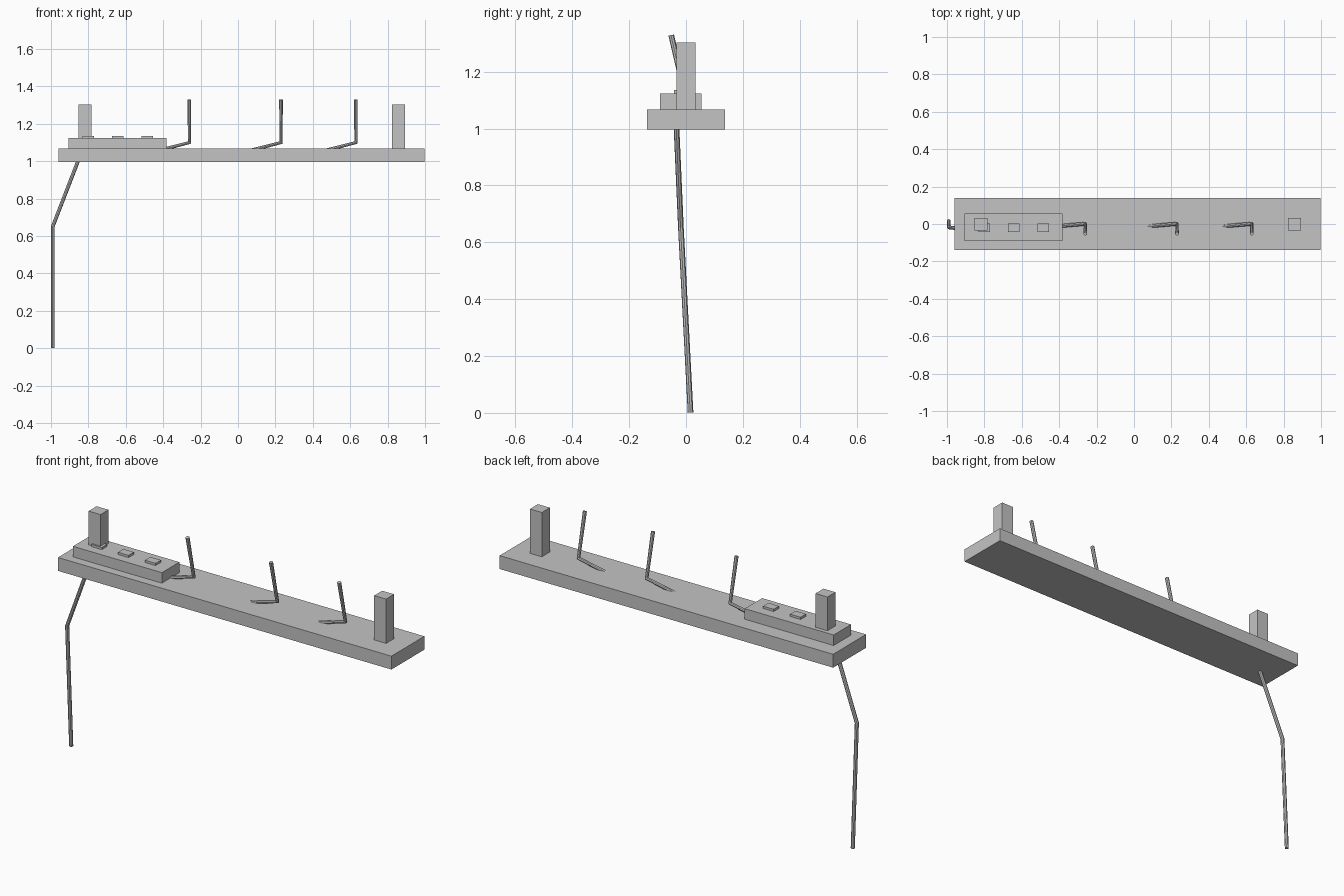
import bpy
import bmesh
from mathutils import Vector

if "Cube" in bpy.data.objects:
    bpy.data.objects.remove(bpy.data.objects["Cube"])

grey = bpy.data.materials.new("light grey")
grey.diffuse_color = (0.55, 0.55, 0.55, 1)
grey.use_nodes = True
grey.node_tree.nodes["Principled BSDF"].inputs["Base Color"].default_value = grey.diffuse_color


def box(name, lo, hi):
    """Axis-aligned box between two corners."""
    lo, hi = Vector(lo), Vector(hi)
    bm = bmesh.new()
    bmesh.ops.create_cube(bm, size=1)
    for v in bm.verts:
        v.co = Vector(c * s for c, s in zip(v.co, hi - lo)) + (lo + hi) / 2
    mesh = bpy.data.meshes.new(name)
    bm.to_mesh(mesh)
    bm.free()
    mesh.materials.append(grey)
    obj = bpy.data.objects.new(name, mesh)
    bpy.context.collection.objects.link(obj)


def rod(name, points, radius=0.01):
    """Bent eight-sided rod along a path, with mitred corner and capped ends."""
    curve = bpy.data.curves.new(name, 'CURVE')
    curve.dimensions = '3D'
    curve.bevel_depth = radius
    curve.bevel_resolution = 2
    curve.use_fill_caps = True
    spline = curve.splines.new('POLY')
    spline.points.add(len(points) - 1)
    for p, co in zip(spline.points, points):
        p.co = (*co, 1)
    curve.materials.append(grey)
    obj = bpy.data.objects.new(name, curve)
    bpy.context.collection.objects.link(obj)
    bpy.ops.object.select_all(action='DESELECT')
    obj.select_set(True)
    bpy.context.view_layer.objects.active = obj
    bpy.ops.object.convert(target='MESH')
    bpy.ops.object.shade_flat()


# Long board and the raised plate on its left end
box("board", (-0.96, -0.138, 0.997), (0.997, 0.138, 1.068))
box("raised_plate", (-0.905, -0.091, 1.068), (-0.383, 0.055, 1.124))

# Upright posts
box("left_post", (-0.853, -0.034, 1.124), (-0.783, 0.033, 1.303))
box("right_post", (0.823, -0.034, 1.068), (0.893, 0.033, 1.303))

# Small buttons on the plate
for i, x in enumerate((-0.80, -0.643, -0.485)):
    box(f"button_{i + 1}", (x - 0.031, -0.043, 1.12), (x + 0.031, 0.002, 1.136))

# Bent pegs: a low arm sunk into the board, then a leaning upright
for i, x in enumerate((-0.26, 0.23, 0.63)):
    rod(f"bent_peg_{i + 1}", [(x - 0.2, -0.016, 1.048),
                              (x, 0.001, 1.10),
                              (x, -0.052, 1.329)])

# Long bent leg under the left end
rod("bent_leg", [(-0.84, -0.035, 1.04), (-0.99, -0.018, 0.652), (-0.99, 0.016, 0.001)])
